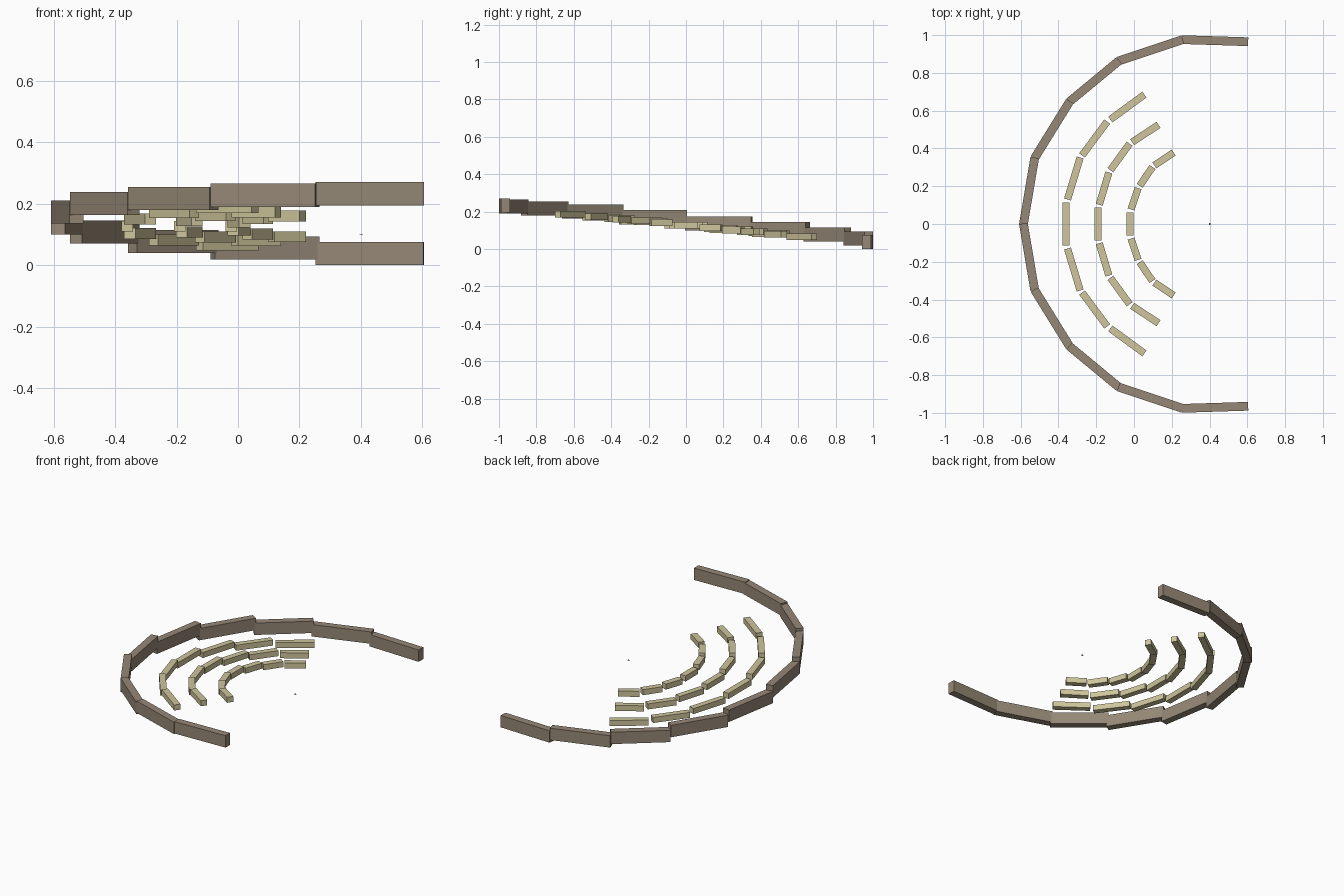
import bpy, bmesh
from math import atan2
from mathutils import Matrix, Vector

if "Cube" in bpy.data.objects:
    bpy.data.objects.remove(bpy.data.objects["Cube"])


def material(name, rgb):
    m = bpy.data.materials.new(name)
    m.diffuse_color = (*rgb, 1)
    m.use_nodes = True
    m.node_tree.nodes["Principled BSDF"].inputs["Base Color"].default_value = m.diffuse_color
    return m


def add_box(bm, p, q, width, z, height, extra=0.0):
    # level block running from plan point p to plan point q
    p, q = Vector(p), Vector(q)
    d, c = q - p, (p + q) / 2
    mat = (Matrix.Translation((c.x, c.y, z + height / 2))
           @ Matrix.Rotation(atan2(d.y, d.x), 4, 'Z')
           @ Matrix.Diagonal((d.length + extra, width, height, 1)))
    bmesh.ops.create_cube(bm, size=1, matrix=mat)


def finish(bm, name, mat):
    me = bpy.data.meshes.new(name)
    bm.to_mesh(me)
    bm.free()
    me.materials.append(mat)
    ob = bpy.data.objects.new(name, me)
    bpy.context.collection.objects.link(ob)


wall_mat = material("wall_stone", (0.30, 0.245, 0.18))
bench_mat = material("bench_stone", (0.62, 0.56, 0.33))

# Curved outer wall, ten level blocks stepping down the slope
half = [(0.602, 0.965), (0.256, 0.976), (-0.08, 0.864), (-0.341, 0.648), (-0.526, 0.349)]
path = [(x, -y) for x, y in half] + [(-0.585, 0)] + half[::-1]
bases = [0.195, 0.19, 0.18, 0.163, 0.135, 0.10, 0.07, 0.04, 0.018, 0.0]
bm = bmesh.new()
for p, q, z in zip(path, path[1:], bases):
    add_box(bm, p, q, 0.046, z, 0.075, 0.005)
finish(bm, "outer_wall", wall_mat)

# Three rows of benches, each a middle block and three mirrored pairs
rows = {
    "outer_bench_row": [(-0.36, -0.115, -0.36, 0.115), (-0.352, 0.13, -0.285, 0.352),
                        (-0.275, 0.363, -0.142, 0.542), (-0.125, 0.553, 0.055, 0.685)],
    "middle_bench_row": [(-0.19, -0.087, -0.19, 0.087), (-0.184, 0.102, -0.133, 0.273),
                         (-0.125, 0.285, -0.023, 0.425), (-0.01, 0.433, 0.13, 0.525)],
    "inner_bench_row": [(-0.022, -0.062, -0.022, 0.062), (-0.016, 0.077, 0.022, 0.19),
                        (0.03, 0.202, 0.098, 0.302), (0.108, 0.31, 0.21, 0.378)],
}
for name, segs in rows.items():
    bm = bmesh.new()
    for i, (x1, y1, x2, y2) in enumerate(segs):
        for s in ((1, -1) if i else (1,)):
            z = 0.109 - 0.098 * s * (y1 + y2) / 2
            add_box(bm, (x1, s * y1), (x2, s * y2), 0.038, z, 0.035)
    finish(bm, name, bench_mat)

# Tiny marker at the focus of the arcs
bm = bmesh.new()
add_box(bm, (0.396, 0), (0.406, 0), 0.01, 0.1, 0.002)
finish(bm, "centre_marker", wall_mat)
